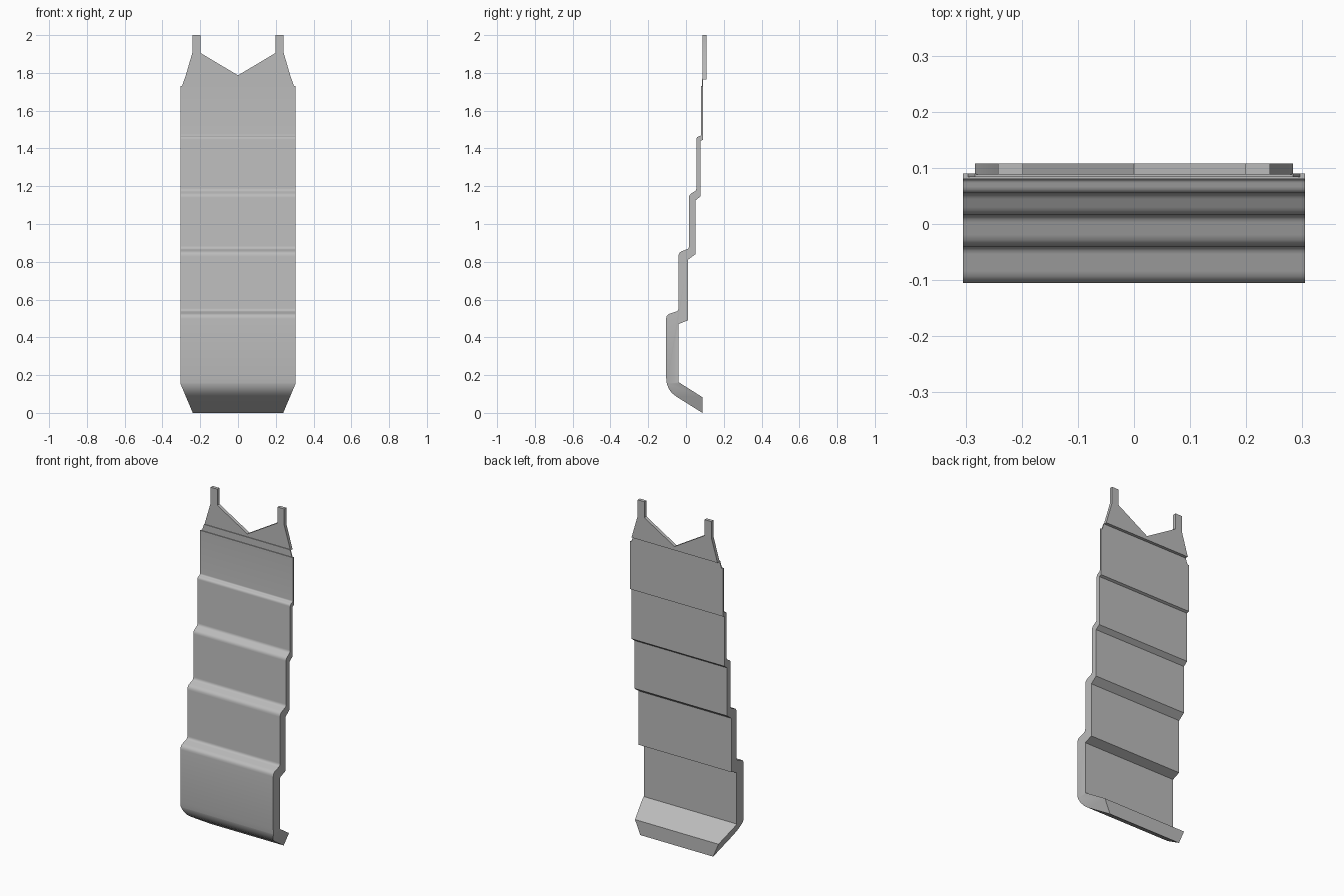
import bpy, bmesh, math

if "Cube" in bpy.data.objects:
    bpy.data.objects.remove(bpy.data.objects["Cube"])

grey = bpy.data.materials.new("plain grey")
grey.use_nodes = True
colour = (0.5, 0.5, 0.5, 1)
grey.diffuse_color = colour
grey.node_tree.nodes["Principled BSDF"].inputs["Base Color"].default_value = colour


def make_prism(name, outline, to_point, depth, shape=None):
    """Extrude a closed outline along the vector depth."""
    bm = bmesh.new()
    face = bm.faces.new([bm.verts.new(to_point(a, b)) for a, b in outline])
    extruded = bmesh.ops.extrude_face_region(bm, geom=[face])
    verts = [v for v in extruded["geom"] if isinstance(v, bmesh.types.BMVert)]
    bmesh.ops.translate(bm, verts=verts, vec=depth)
    if shape:
        shape(bm)
    bmesh.ops.recalc_face_normals(bm, faces=bm.faces[:])
    mesh = bpy.data.meshes.new(name)
    bm.to_mesh(mesh)
    bm.free()
    mesh.materials.append(grey)
    obj = bpy.data.objects.new(name, mesh)
    bpy.context.collection.objects.link(obj)
    bpy.ops.object.select_all(action="DESELECT")
    obj.select_set(True)
    bpy.context.view_layer.objects.active = obj
    bpy.ops.object.shade_smooth_by_angle(angle=math.radians(30))
    return obj


def mirrored(half):
    return half + [(-x, z) for x, z in reversed(half) if x]


def soften(prev, corner, nxt, radius, steps=4):
    """Replace a corner with a short quadratic curve."""
    def toward(p):
        dist = math.dist(corner, p)
        t = min(radius, dist * 0.45) / dist
        return [c + (q - c) * t for c, q in zip(corner, p)]
    a, b = toward(prev), toward(nxt)
    return [tuple((1 - t) ** 2 * p + 2 * t * (1 - t) * c + t * t * q
                  for p, c, q in zip(a, corner, b))
            for t in [i / steps for i in range(steps + 1)]]


HALF = 0.305
TAPER_TOP = 0.155


def taper_foot(bm):
    geom = bm.verts[:] + bm.edges[:] + bm.faces[:]
    bmesh.ops.bisect_plane(bm, geom=geom, plane_co=(0, 0, TAPER_TOP), plane_no=(0, 0, 1))
    for v in bm.verts:
        if v.co.z < TAPER_TOP:
            v.co.x *= 1 - 0.215 * (TAPER_TOP - v.co.z) / TAPER_TOP


# Stepped body: front line with rounded steps, then the back line downwards
front = [(0.087, 0), (-0.105, 0.12), (-0.105, 0.52), (-0.04, 0.54),
         (-0.04, 0.85), (0.016, 0.87), (0.016, 1.155), (0.055, 1.178),
         (0.055, 1.46), (0.08, 1.468), (0.08, 1.73)]
radii = [0.065] + [0.022, 0.014] * 2 + [0.016, 0.012, 0.012, 0.007]
profile = [front[0]]
for i, r in enumerate(radii, 1):
    profile += soften(front[i - 1], front[i], front[i + 1], r)
profile.append(front[-1])
profile += [(0.09, 1.73), (0.09, 1.446), (0.076, 1.44), (0.076, 1.145),
            (0.05, 1.125), (0.05, 0.84), (0.01, 0.81), (0.01, 0.49),
            (-0.04, 0.47), (-0.04, 0.163), (0.087, 0.083)]
make_prism("stepped_body", profile, lambda y, z: (-HALF, y, z),
           (2 * HALF, 0, 0), taper_foot)

# Thin strip joining the body to the fork
make_prism("joining_strip", mirrored([(0.296, 1.73), (0.283, 1.77)]),
           lambda x, z: (x, 0.084, z), (0, 0.006, 0))

# Forked top plate with two prongs
fork = mirrored([(0.283, 1.765), (0.242, 1.905), (0.242, 2), (0.198, 2),
                 (0.198, 1.905), (0, 1.787)])
make_prism("forked_plate", fork, lambda x, z: (x, 0.088, z), (0, 0.02, 0))
